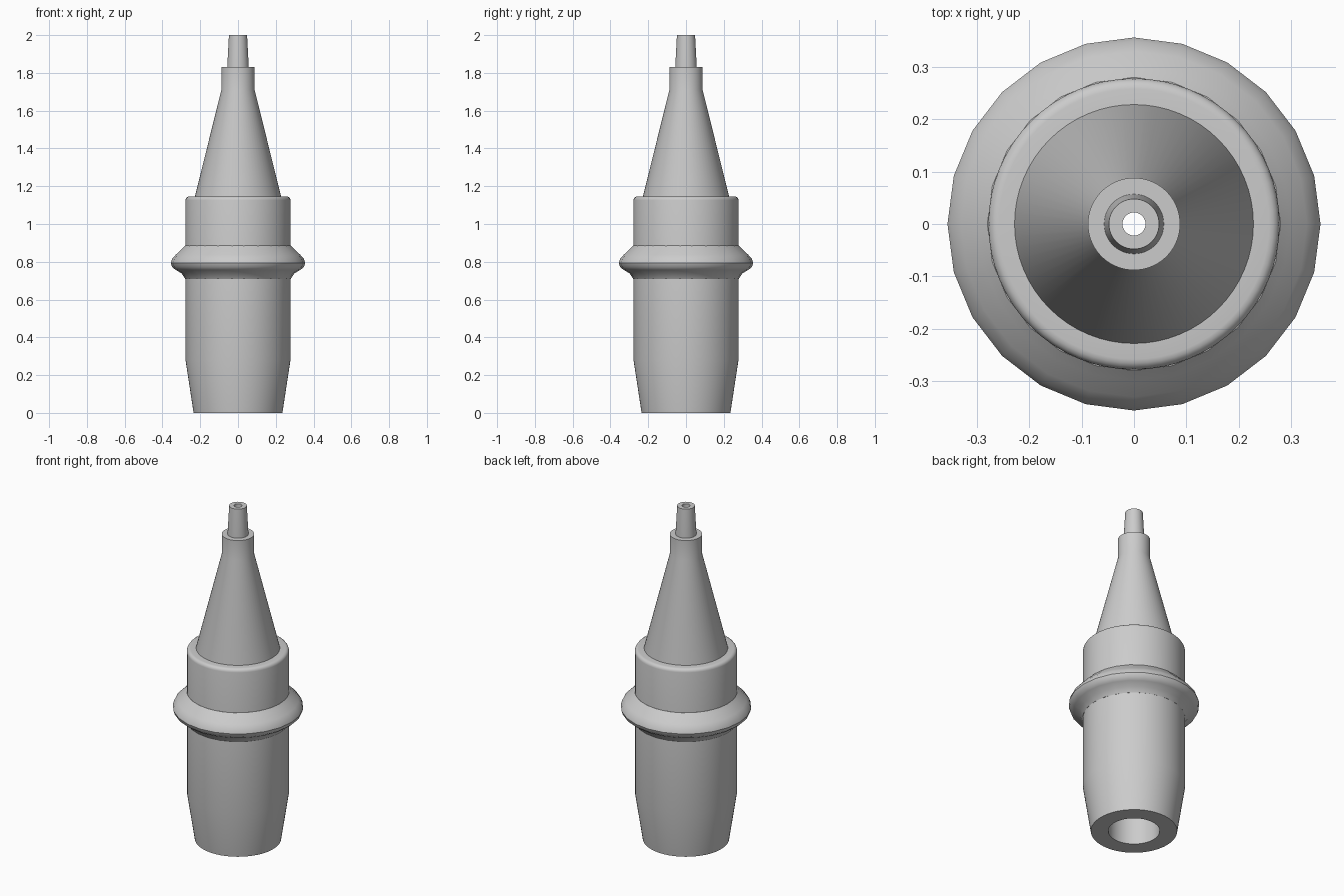
import bpy
import bmesh
import math

cube = bpy.data.objects.get("Cube")
if cube:
    bpy.data.objects.remove(cube)

grey = bpy.data.materials.new("plain_grey")
grey.use_nodes = True
colour = (0.6, 0.6, 0.6, 1)
grey.diffuse_color = colour
grey.node_tree.nodes["Principled BSDF"].inputs["Base Color"].default_value = colour


def lathe(name, profile, segments):
    """Turn a closed (radius, height) profile around the z axis."""
    bm = bmesh.new()
    rings = []
    for i in range(segments):
        a = math.tau * i / segments
        rings.append([bm.verts.new((r * math.cos(a), r * math.sin(a), z))
                      for r, z in profile])
    n = len(profile)
    for i in range(segments):
        here, there = rings[i], rings[(i + 1) % segments]
        for j in range(n):
            k = (j + 1) % n
            bm.faces.new((here[j], there[j], there[k], here[k]))
    bmesh.ops.recalc_face_normals(bm, faces=bm.faces)
    mesh = bpy.data.meshes.new(name)
    bm.to_mesh(mesh)
    bm.free()
    mesh.materials.append(grey)
    obj = bpy.data.objects.new(name, mesh)
    bpy.context.collection.objects.link(obj)
    bpy.ops.object.select_all(action="DESELECT")
    obj.select_set(True)
    bpy.context.view_layer.objects.active = obj
    bpy.ops.object.shade_smooth_by_angle(angle=math.radians(35))
    return obj


# Hollow barrel: tapered foot, straight wall, rounded shoulder
BARREL, TOP, BORE, HOLE, ROUND = 0.278, 1.146, 0.14, 0.022, 0.02
shoulder = [(BARREL - ROUND + ROUND * math.cos(t * math.pi / 8),
             TOP - ROUND + ROUND * math.sin(t * math.pi / 8)) for t in range(5)]
lathe("barrel", [(BORE, 0), (0.235, 0), (BARREL, 0.28)] + shoulder
      + [(0.2, TOP), (BORE, TOP)], 64)

# Rounded flange around the barrel, coarser than the rest
lathe("flange_ring", [(0.26, 0.708), (0.28, 0.71), (0.298, 0.738),
                      (0.33, 0.757), (0.349, 0.772), (0.356, 0.793),
                      (0.349, 0.815), (0.33, 0.837), (0.298, 0.867),
                      (0.28, 0.885), (0.26, 0.888)], 24)

# Hollow cone with a straight collar
lathe("nose_cone", [(BORE, 1.13), (0.228, 1.13), (0.228, TOP), (0.088, 1.71),
                    (0.088, 1.83), (HOLE, 1.83), (HOLE, 1.6)], 64)

# Slim tapered tip with a through hole
lathe("tip", [(HOLE, 1.8), (0.057, 1.8), (0.057, 1.83), (0.048, 2),
              (HOLE, 2)], 48)
